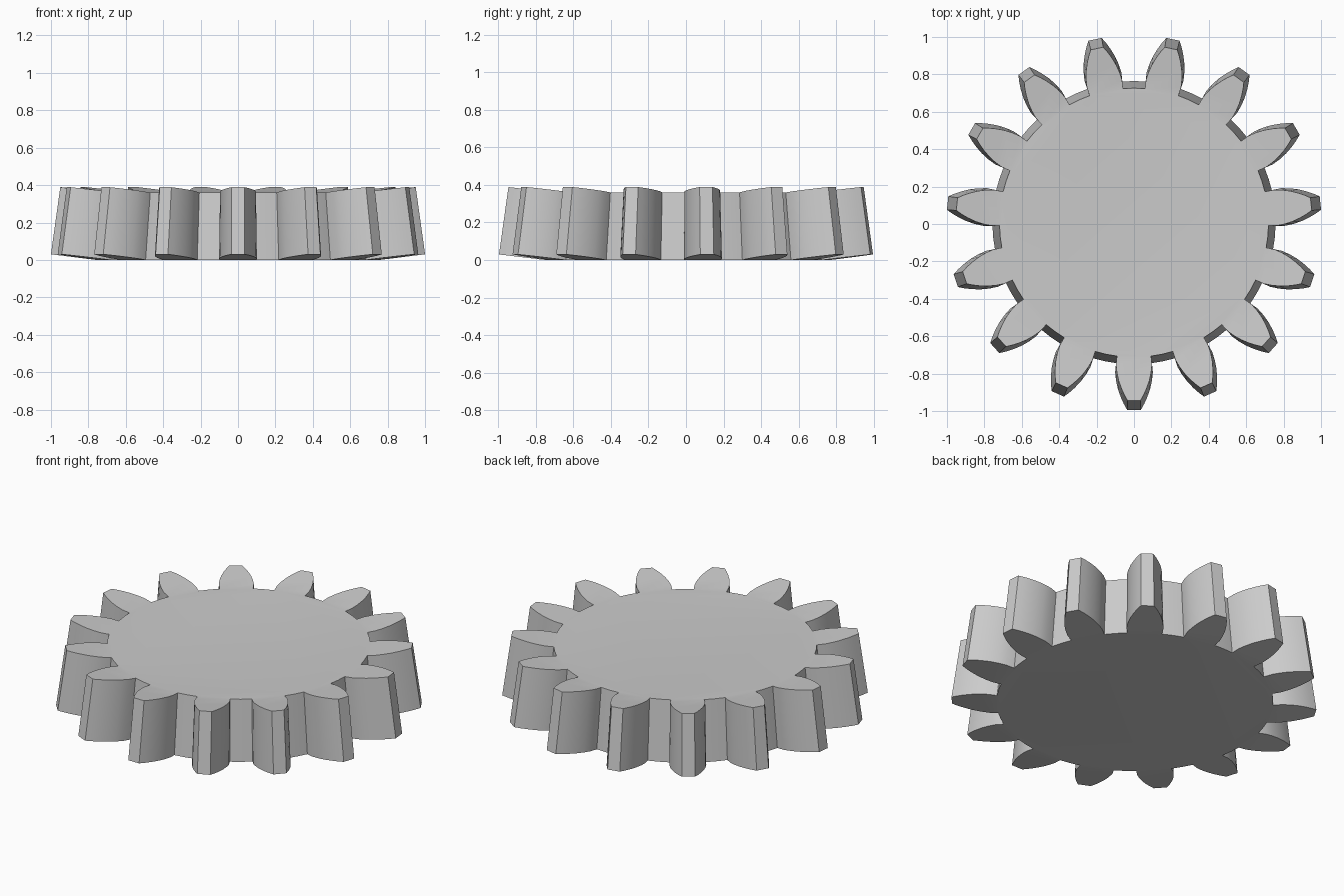
import bpy, bmesh, math
from mathutils import Matrix, Vector

cube = bpy.data.objects.get("Cube")
if cube:
    bpy.data.objects.remove(cube, do_unlink=True)

TEETH = 15
ROOT = 0.757          # root circle radius at the bottom
TAPER = 0.95          # top outline relative to the bottom
HEIGHT = 0.36         # hub thickness
TILT = 0.12           # outward rise of the tooth ends

# Right flank of one tooth, from foot to tip (offset, radius)
foot = 0.127
flank = [(ROOT * math.sin(foot), ROOT * math.cos(foot)), (0.101, 0.80), (0.096, 0.845),
         (0.086, 0.89), (0.070, 0.935), (0.054, 0.97), (0.036, 1.002)]
tooth = flank + [(-x, r) for x, r in reversed(flank)]
foot_radius = flank[0][1]

steel = bpy.data.materials.new("grey_steel")
steel.use_nodes = True
colour = (0.6, 0.6, 0.6, 1)
steel.diffuse_color = colour
bsdf = steel.node_tree.nodes["Principled BSDF"]
bsdf.inputs["Base Color"].default_value = colour

bm = bmesh.new()


def ring(scale, base):
    """Return the tooth loops and the valley points of one end of the gear."""
    teeth, valleys = [], []
    for i in range(TEETH):
        angle = math.tau * i / TEETH + math.pi
        turn = Matrix.Rotation(angle, 3, 'Z')
        teeth.append([bm.verts.new(turn @ Vector(
            (x * scale, r * scale, base + TILT * (r - foot_radius) * scale))) for x, r in tooth])
        half = Matrix.Rotation(angle + math.pi / TEETH, 3, 'Z')
        valleys.append(bm.verts.new(half @ Vector((0, ROOT * scale, base))))
    return teeth, valleys


def hub_loop(teeth, valleys):
    return [v for t, m in zip(teeth, valleys) for v in (t[0], t[-1], m)]


low, low_mid = ring(1, 0)
high, high_mid = ring(TAPER, HEIGHT)

# Flat hub faces and tilted tooth ends
for teeth, mids in ((low, low_mid), (high, high_mid)):
    bm.faces.new(hub_loop(teeth, mids))
    for t in teeth:
        bm.faces.new(t)

# Flanks, tips and valley floors
for i in range(TEETH):
    j = (i + 1) % TEETH
    lower = low[i] + [low_mid[i], low[j][0]]
    upper = high[i] + [high_mid[i], high[j][0]]
    for k in range(len(lower) - 1):
        bm.faces.new((lower[k], lower[k + 1], upper[k + 1], upper[k]))

bmesh.ops.recalc_face_normals(bm, faces=bm.faces)
mesh = bpy.data.meshes.new("gear")
bm.to_mesh(mesh)
bm.free()
mesh.materials.append(steel)

gear = bpy.data.objects.new("gear", mesh)
bpy.context.collection.objects.link(gear)
# An odd tooth count is centred by its bounds
ys = [v.co.y for v in mesh.vertices]
mesh.transform(Matrix.Translation((0, -(min(ys) + max(ys)) / 2, 0)))

bpy.context.view_layer.objects.active = gear
gear.select_set(True)
bpy.ops.object.shade_smooth_by_angle(angle=math.radians(30))
